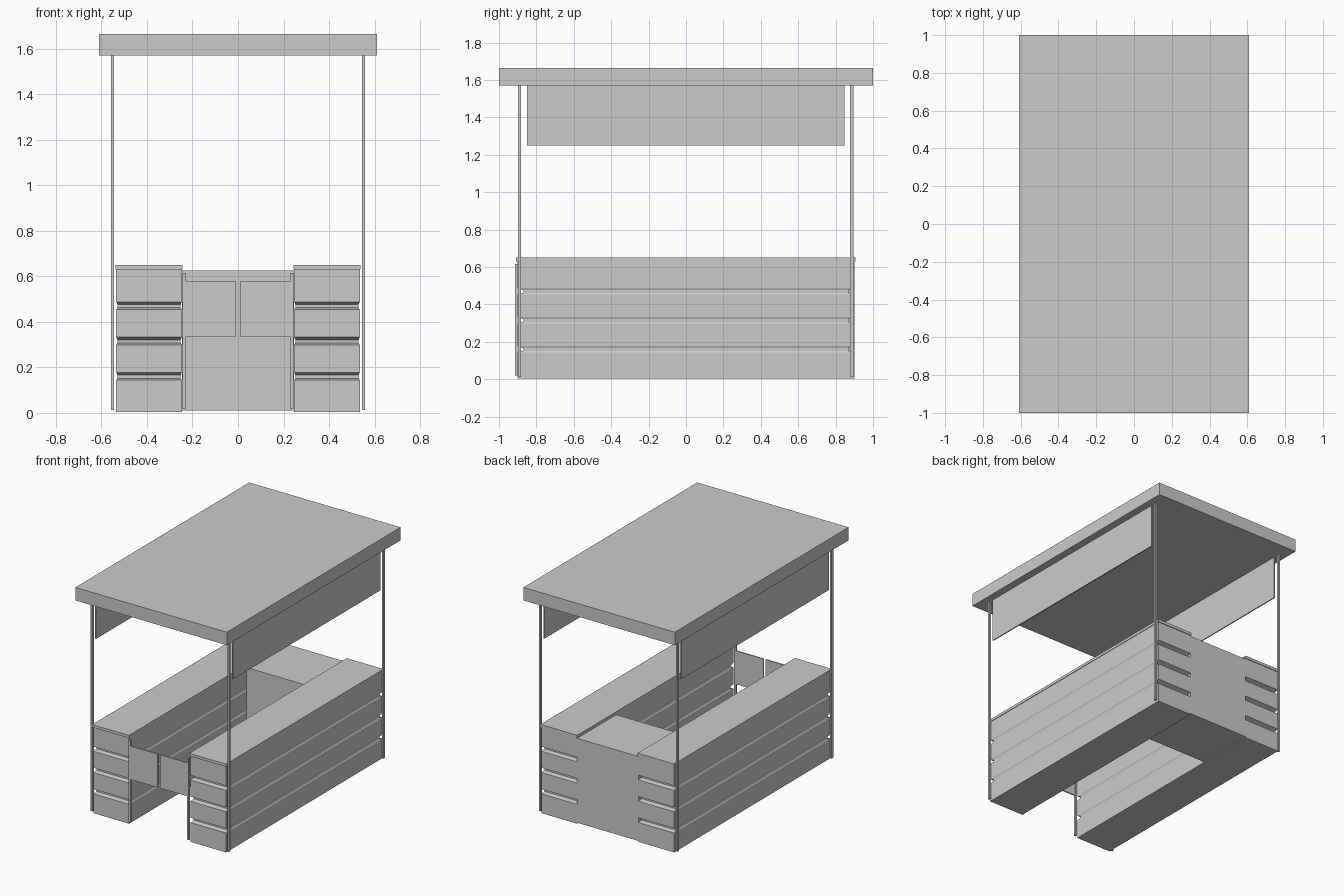
import bpy
import bmesh

if "Cube" in bpy.data.objects:
    bpy.data.objects.remove(bpy.data.objects["Cube"], do_unlink=True)

# One plain grey for the whole stall
grey = bpy.data.materials.new("plain_grey")
grey.use_nodes = True
colour = (0.6, 0.6, 0.6, 1)
grey.diffuse_color = colour
grey.node_tree.nodes["Principled BSDF"].inputs["Base Color"].default_value = colour


def finish(name, bm):
    bmesh.ops.recalc_face_normals(bm, faces=bm.faces)
    mesh = bpy.data.meshes.new(name)
    bm.to_mesh(mesh)
    bm.free()
    mesh.materials.append(grey)
    obj = bpy.data.objects.new(name, mesh)
    bpy.context.collection.objects.link(obj)
    return obj


def stack(name, x, y, rings):
    """Loft rectangles upwards; each ring is (height, x inset, y inset)."""
    bm = bmesh.new()
    x0, x1 = sorted(x)
    y0, y1 = y
    loops = []
    for z, dx, dy in rings:
        corners = [(x0 + dx, y0 + dy), (x1 - dx, y0 + dy),
                   (x1 - dx, y1 - dy), (x0 + dx, y1 - dy)]
        loops.append([bm.verts.new((a, b, z)) for a, b in corners])
    for low, high in zip(loops, loops[1:]):
        for i in range(4):
            j = (i + 1) % 4
            bm.faces.new((low[i], low[j], high[j], high[i]))
    bm.faces.new(loops[0])
    bm.faces.new(loops[-1])
    return finish(name, bm)


def box(name, x, y, z):
    return stack(name, x, y, [(z[0], 0, 0), (z[1], 0, 0)])


# Roof and rear cabinet
box("roof", (-0.61, 0.61), (-1, 1), (1.57, 1.665))
box("rear_cabinet", (-0.247, 0.247), (0.45, 0.9), (0.01, 0.625))

# Counter outline with three grooves, deep at the ends and shallow on the sides
rings = [(0.003, 0, 0)]
for top in (0.178, 0.333, 0.488):
    rings += [(top - 0.034, 0, 0), (top - 0.026, 0.005, 0.03),
              (top - 0.012, 0.005, 0.03), (top, 0, 0)]
rings.append((0.63, 0, 0))

for side, s in (("left", 1), ("right", -1)):
    stack(f"{side}_counter", (s * 0.247, s * 0.535), (-0.9, 0.9), rings)
    box(f"{side}_countertop", (s * 0.243, s * 0.539), (-0.908, 0.905), (0.63, 0.65))
    # Roof posts
    for end, y in (("front", -0.89), ("back", 0.887)):
        box(f"{side}_{end}_post", (s * 0.545, s * 0.557), (y - 0.009, y + 0.009), (0.012, 1.57))
    # Hanging side board
    box(f"{side}_hanging_board", (s * 0.547, s * 0.555), (-0.85, 0.847), (1.25, 1.57))
    # Hinge post and gate leaf
    box(f"{side}_gate_post", (s * 0.228, s * 0.243), (-0.914, -0.899), (0.02, 0.615))
    box(f"{side}_gate", (s * 0.009, s * 0.228), (-0.911, -0.902), (0.335, 0.578))
